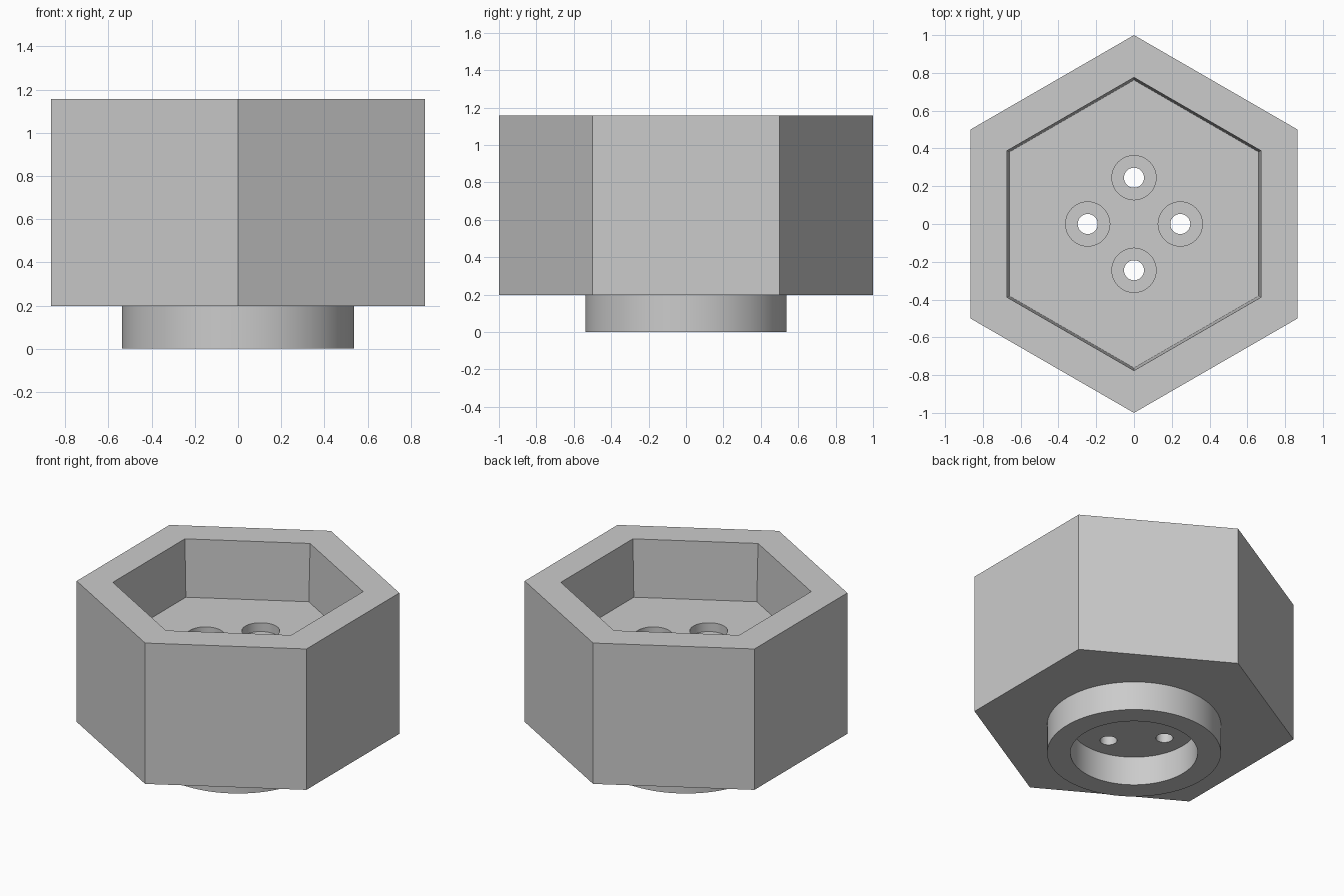
import bpy
import math

cube = bpy.data.objects.get("Cube")
if cube:
    bpy.data.objects.remove(cube, do_unlink=True)

# Main dimensions
TOP, BASE, FLOOR = 1.157, 0.197, 0.765
BORE_DEPTH = 0.06
HOLE_OFFSET = 0.245

grey = bpy.data.materials.new("plain_grey")
grey.use_nodes = True
colour = (0.6, 0.6, 0.6, 1)
grey.diffuse_color = colour
grey.node_tree.nodes["Principled BSDF"].inputs["Base Color"].default_value = colour


def prism(name, sides, r_low, r_high, z_low, z_high, x=0, y=0):
    """Upright prism or slightly tapered prism between two heights."""
    bpy.ops.mesh.primitive_cone_add(
        vertices=sides, radius1=r_low, radius2=r_high,
        depth=z_high - z_low, location=(x, y, (z_low + z_high) / 2))
    obj = bpy.context.object
    obj.name = name
    obj.data.materials.append(grey)
    return obj


def combine(target, tool, operation):
    """Apply a boolean and discard the tool."""
    mod = target.modifiers.new(tool.name, 'BOOLEAN')
    mod.operation = operation
    mod.solver = 'EXACT'
    mod.object = tool
    bpy.context.view_layer.objects.active = target
    bpy.ops.object.modifier_apply(modifier=mod.name)
    bpy.data.objects.remove(tool, do_unlink=True)


# Hexagonal body with the round collar beneath
body = prism("hex_socket_body", 6, 1, 1, BASE, TOP)
combine(body, prism("collar", 96, 0.537, 0.537, 0, BASE + 0.1), 'UNION')

# Round recess in the collar, up to the underside of the body
combine(body, prism("collar_recess", 96, 0.393, 0.393, -0.1, BASE), 'DIFFERENCE')

# Hexagonal pocket, slightly narrower at its floor
taper = 0.014 / (TOP - FLOOR)
combine(body, prism("hex_pocket", 6, 0.762, 0.776 + 0.1 * taper, FLOOR, TOP + 0.1),
        'DIFFERENCE')

# Four counterbored through holes
for i in range(4):
    angle = i * math.pi / 2
    x, y = HOLE_OFFSET * math.cos(angle), HOLE_OFFSET * math.sin(angle)
    combine(body, prism("counterbore", 48, 0.117, 0.117,
                        FLOOR - BORE_DEPTH, FLOOR + 0.1, x, y), 'DIFFERENCE')
    combine(body, prism("screw_hole", 48, 0.053, 0.053,
                        BASE - 0.1, FLOOR + 0.1, x, y), 'DIFFERENCE')

bpy.ops.object.select_all(action='DESELECT')
body.select_set(True)
bpy.context.view_layer.objects.active = body
bpy.ops.object.shade_smooth_by_angle(angle=math.radians(30))
